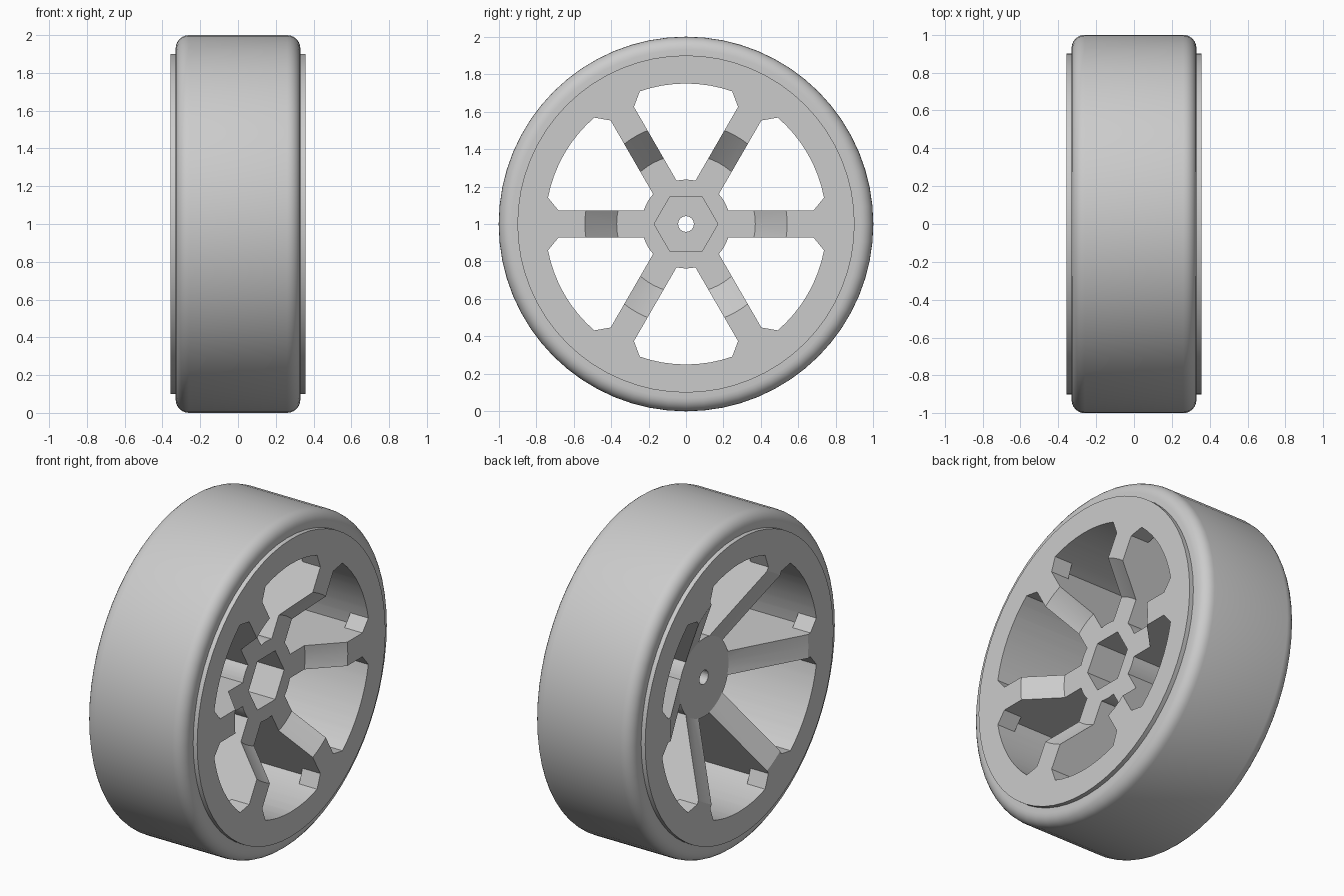
import bpy, bmesh, math
from mathutils import Matrix, Vector

cube = bpy.data.objects.get("Cube")
if cube:
    bpy.data.objects.remove(cube)

grey = bpy.data.materials.new("plain_grey")
grey.use_nodes = True
colour = (0.6, 0.6, 0.6, 1)
grey.diffuse_color = colour
grey.node_tree.nodes["Principled BSDF"].inputs["Base Color"].default_value = colour

HALF = 0.357          # half width of the rim
SPOKE = 0.072         # half width of a spoke
WINDOW_R = 0.75       # outer radius of the windows
SEGMENTS = 64


def finish(bm, name):
    bmesh.ops.remove_doubles(bm, verts=bm.verts, dist=1e-5)
    bmesh.ops.recalc_face_normals(bm, faces=bm.faces)
    mesh = bpy.data.meshes.new(name)
    bm.to_mesh(mesh)
    bm.free()
    obj = bpy.data.objects.new(name, mesh)
    obj.location.z = 1
    mesh.materials.append(grey)
    bpy.context.collection.objects.link(obj)
    return obj


def lathe(name, profile, closed):
    """Turn an (x, radius) profile about the x axis."""
    bm = bmesh.new()
    verts = [bm.verts.new((x, 0, r)) for x, r in profile]
    pairs = list(zip(verts, verts[1:]))
    if closed:
        pairs.append((verts[-1], verts[0]))
    edges = [bm.edges.new(p) for p in pairs]
    bmesh.ops.spin(bm, geom=verts + edges, cent=(0, 0, 0), axis=(1, 0, 0),
                   angle=math.tau, steps=SEGMENTS, use_merge=False)
    return finish(bm, name)


def polar(r, a):
    return (r * math.sin(a), r * math.cos(a))


def prism(bm, outline, x0, x1, turn):
    """Extrude a (y, z) outline from x0 to x1, turned about the x axis."""
    spin = Matrix.Rotation(turn, 3, 'X')
    face = bm.faces.new([bm.verts.new(spin @ Vector((x0, y, z))) for y, z in outline])
    out = bmesh.ops.extrude_face_region(bm, geom=[face])
    moved = [g for g in out["geom"] if isinstance(g, bmesh.types.BMVert)]
    bmesh.ops.translate(bm, verts=moved, vec=(x1 - x0, 0, 0))


def cut(obj, cutter):
    mod = obj.modifiers.new("cut", 'BOOLEAN')
    mod.operation = 'DIFFERENCE'
    mod.solver = 'EXACT'
    mod.object = cutter
    cutter.hide_render = True
    bpy.context.view_layer.objects.active = obj
    bpy.ops.object.modifier_apply(modifier=mod.name)
    bpy.data.objects.remove(cutter)


def smooth(obj):
    bpy.ops.object.select_all(action='DESELECT')
    obj.select_set(True)
    bpy.context.view_layer.objects.active = obj
    bpy.ops.object.shade_smooth_by_angle(angle=math.radians(25))


def spoke_angle(r):
    """Angle from a window's middle to the spoke side at radius r."""
    return math.radians(30) - math.asin(SPOKE / r)


def arc(r, steps):
    a = spoke_angle(r)
    return [polar(r, -a + 2 * a * i / steps) for i in range(steps + 1)]


# Wheel blank, dished on both sides
wheel = lathe("wheel_rim_and_spokes", [
    (-0.12, 0), (-0.12, 0.235), (-HALF, 0.66), (-HALF, 0.9),
    (HALF, 0.9), (HALF, 0.54), (0.19, 0.37), (0.19, 0)], False)

# Six windows leave the spokes
turns = [i * math.pi / 3 for i in range(6)]
bm = bmesh.new()
for turn in turns:
    prism(bm, arc(0.237, 4) + arc(WINDOW_R, 10)[::-1], -0.5, 0.5, turn)
cut(wheel, finish(bm, "window_cutter"))

# Hexagonal axle pocket and the small bore through the hub
bm = bmesh.new()
prism(bm, [polar(0.17, math.pi / 2 + t) for t in turns], -0.04, 0.5, 0)
cut(wheel, finish(bm, "pocket_cutter"))
bm = bmesh.new()
prism(bm, [polar(0.042, math.tau * i / 24) for i in range(24)], -0.5, 0.5, 0)
cut(wheel, finish(bm, "bore_cutter"))
smooth(wheel)

# Corner gussets where each spoke meets the rim, on both faces
bm = bmesh.new()
inner, outer = spoke_angle(0.684), spoke_angle(WINDOW_R)
tip = math.radians(19.2)
for turn in turns:
    for side in (-1, 1):
        outline = [polar(0.684, side * inner), polar(WINDOW_R, side * outer),
                   polar(WINDOW_R, side * (outer + tip) / 2),
                   polar(WINDOW_R, side * tip)]
        for face in (-1, 1):
            prism(bm, outline, face * HALF, face * (HALF - 0.12), turn)
finish(bm, "spoke_gussets")

# Tyre with rounded shoulders
round_r, edge = 0.07, 0.33
profile = [(-edge, 0.89)]
for side, start in ((-1, math.pi), (1, math.pi / 2)):
    for i in range(7):
        a = start - i * math.pi / 12
        profile.append((side * (edge - round_r) + round_r * math.cos(a),
                        1 - round_r + round_r * math.sin(a)))
profile.append((edge, 0.89))
smooth(lathe("tyre", profile, True))
